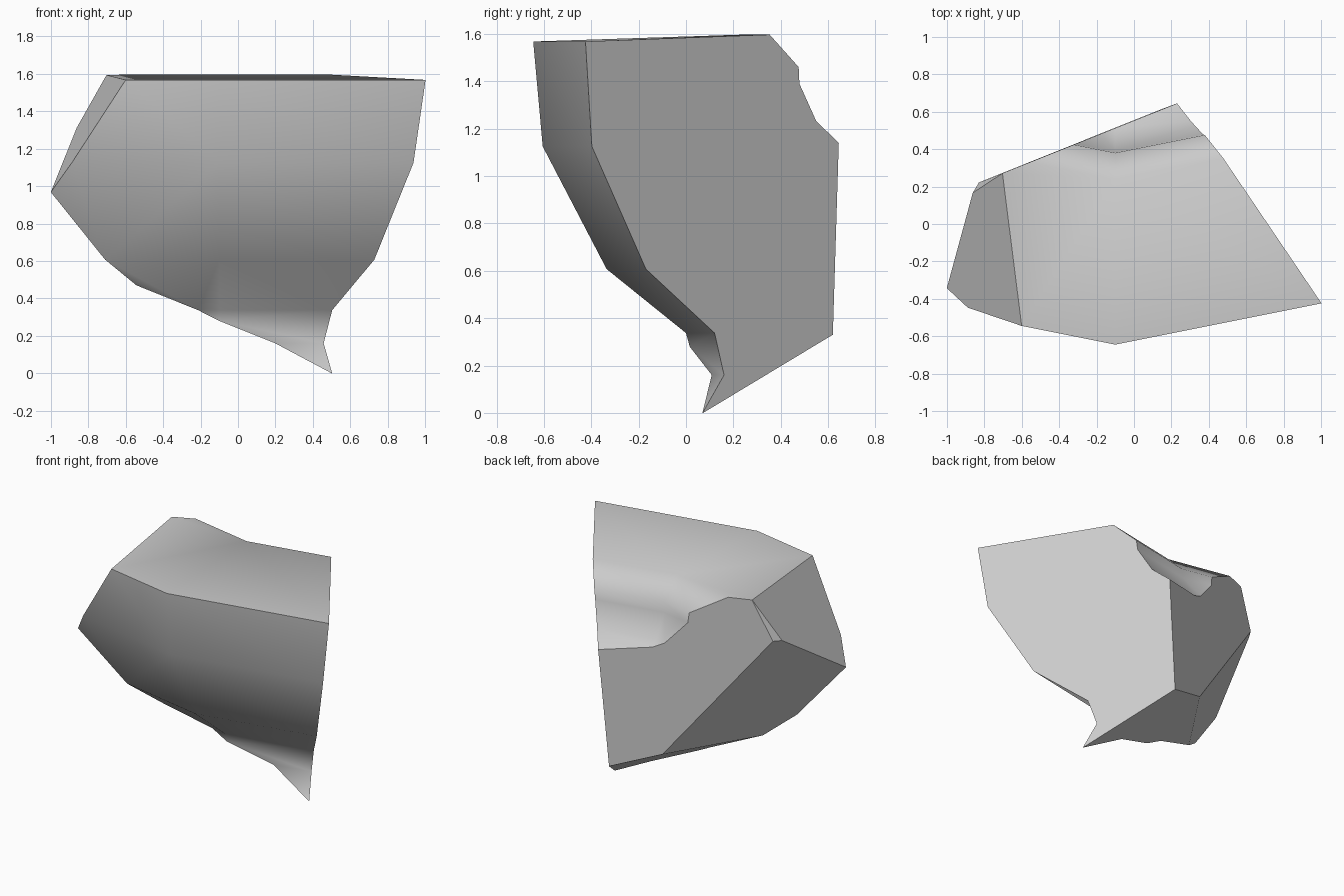
import bpy, bmesh
from mathutils import Vector

cube = bpy.data.objects.get("Cube")
if cube:
    bpy.data.objects.remove(cube, do_unlink=True)

# Wall cross-section (y, z) at the ridge: outer side downwards, then inner side
PROFILE = [(-.645, 1.568), (-.605, 1.125), (-.335, .607), (0, .337), (.049, .16),
           (-.2, -.24), (1.2, -.24), (1.2, .63), (.579, 1.14), (.469, 1.232),
           (.385, 1.39), (.38, 1.46), (.238, 1.597)]
RIDGE_X, BEND = -.1, .2

# Break planes, each through three points
BREAKS = [
    [(1, -.42, 1.57), (.73, -.17, .61), (.23, .645, 1.14)],         # left end
    [(-.7, .273, 1.6), (.23, .645, 1.14), (.163, .62, .33)],        # back
    [(-.57, -.086, .48), (.5, .07, 0), (.163, .62, .33)],           # bottom
    [(-1, -.34, .97), (-.86, .17, 1.313), (-.155, .49, .44)],       # lower right
    [(-.6, -.54, 1.57), (-1, -.34, .97), (-.7, .273, 1.6)],         # right end
    [(-.7, .273, 1.6), (-.86, .17, 1.313), (-.82, .235, 1.325)],    # small chip
]
INSIDE = Vector((0, .1, 1))


def bent_wall(bm):
    """Sweep the cross-section along a path bent at the ridge."""
    rings = [[bm.verts.new((x, y + BEND * abs(x - RIDGE_X), z)) for y, z in PROFILE]
             for x in (-1.6, RIDGE_X, 1.6)]
    n = len(PROFILE)
    for a, b in zip(rings, rings[1:]):
        for i in range(n):
            j = (i + 1) % n
            bm.faces.new((a[i], a[j], b[j], b[i])).smooth = True
    bm.faces.new(rings[0])
    bm.faces.new(rings[-1])
    bmesh.ops.recalc_face_normals(bm, faces=bm.faces)


def break_off(bm, points):
    """Slice away everything beyond a plane and cap the cut."""
    a, b, c = map(Vector, points)
    normal = (b - a).cross(c - a).normalized()
    if normal.dot(INSIDE - a) > 0:
        normal.negate()
    bmesh.ops.bisect_plane(bm, geom=bm.verts[:] + bm.edges[:] + bm.faces[:], dist=1e-5,
                           plane_co=a, plane_no=normal, clear_outer=True)
    rim = [e for e in bm.edges if e.is_boundary]
    for face in bmesh.ops.edgenet_fill(bm, edges=rim)["faces"]:
        face.smooth = False


bm = bmesh.new()
bent_wall(bm)
for points in BREAKS:
    break_off(bm, points)
bmesh.ops.recalc_face_normals(bm, faces=bm.faces)

# Crisp lip between the outer and inner curved sides
for edge in bm.edges:
    if len(edge.link_faces) == 2:
        edge.smooth = edge.calc_face_angle() < 1.1

mesh = bpy.data.meshes.new("wall_fragment")
bm.to_mesh(mesh)
bm.free()
fragment = bpy.data.objects.new("wall_fragment", mesh)
bpy.context.collection.objects.link(fragment)

grey = bpy.data.materials.new("plain_grey")
grey.use_nodes = True
grey.diffuse_color = (.6, .6, .6, 1)
grey.node_tree.nodes["Principled BSDF"].inputs["Base Color"].default_value = (.6, .6, .6, 1)
mesh.materials.append(grey)
